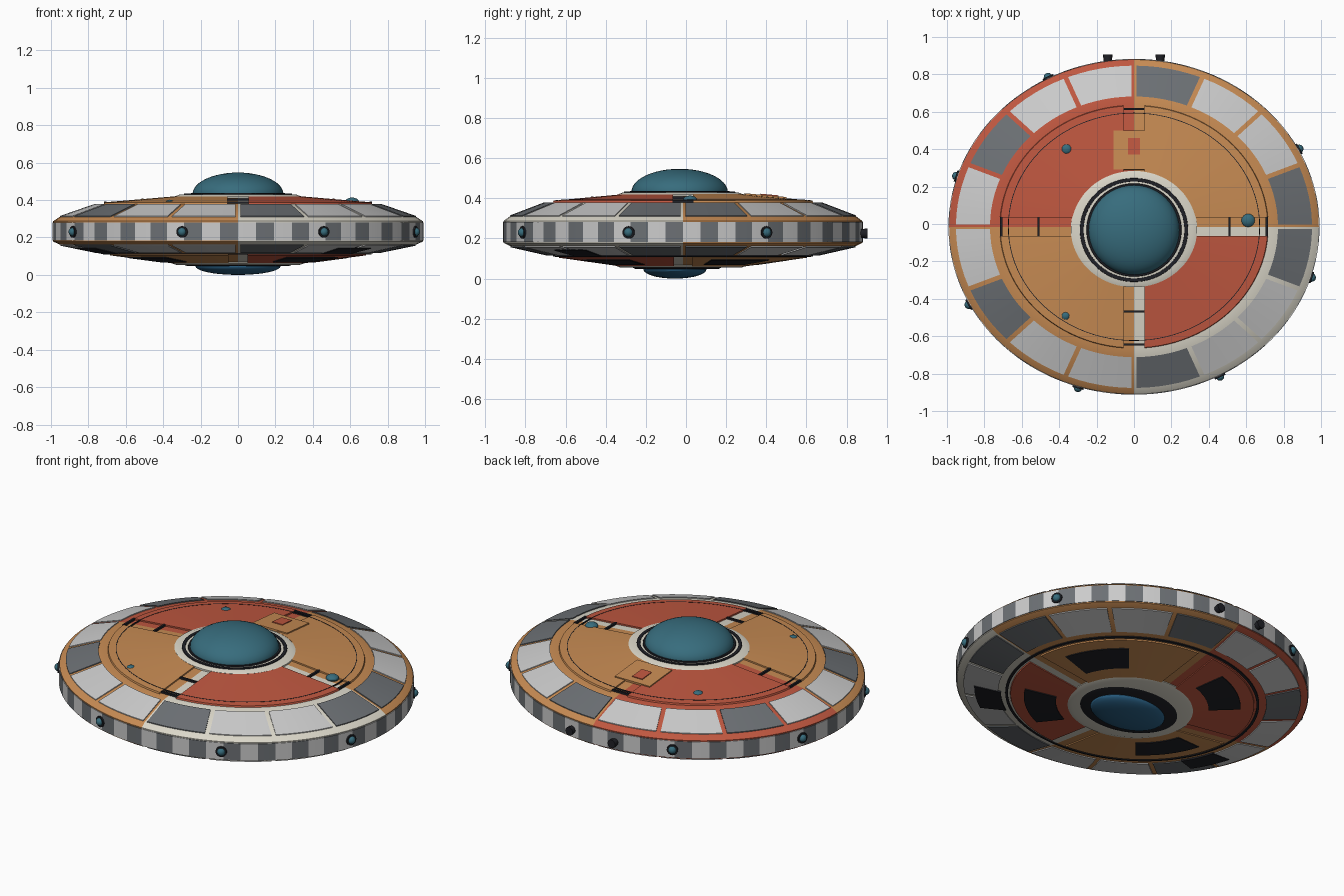
import bpy, bmesh, math
from mathutils import Vector

if "Cube" in bpy.data.objects:
    bpy.data.objects.remove(bpy.data.objects["Cube"])

CY, SY = -0.015, 0.905      # hull centre and its squash in y


def mat(name, r, g, b):
    m = bpy.data.materials.new(name)
    m.diffuse_color = [(c / 255) ** 2.2 for c in (r, g, b)] + [1]
    m.use_nodes = True
    m.node_tree.nodes["Principled BSDF"].inputs["Base Color"].default_value = m.diffuse_color
    return m


RED, ORANGE = mat("red", 190, 88, 66), mat("orange", 198, 138, 84)
CREAM, LIGHT = mat("cream", 218, 214, 200), mat("light_grey", 200, 200, 200)
DARK, BLACK = mat("dark_grey", 108, 112, 116), mat("black", 36, 37, 42)
TEAL, BLUE = mat("teal", 58, 108, 124), mat("blue", 45, 95, 130)


def finish(name, bm, m):
    bmesh.ops.recalc_face_normals(bm, faces=bm.faces)
    me = bpy.data.meshes.new(name)
    bm.to_mesh(me)
    bm.free()
    me.materials.append(m)
    me.shade_smooth()
    me.set_sharp_from_angle(angle=math.radians(28))
    ob = bpy.data.objects.new(name, me)
    bpy.context.collection.objects.link(ob)
    return ob


def sweep(name, prof, m, ranges=((0, 360),), gap=0.0, cy=CY, sy=SY, step=3.75):
    """Turn a closed (r, z) profile through angle ranges; gap keeps parallel seams."""
    bm = bmesh.new()
    k = len(prof)
    for a0, a1 in ranges:
        full = a1 - a0 >= 360
        n = max(1, math.ceil((a1 - a0) / step))
        rings = []
        for i in range(n if full else n + 1):
            ring = []
            for r, z in prof:
                g = math.degrees(math.asin(min(1, gap / r)))
                a = math.radians(a0 + g + (a1 - a0 - 2 * g) * i / n)
                ring.append(bm.verts.new((r * math.cos(a), cy + sy * r * math.sin(a), z)))
            rings.append(ring)
        for i in range(n):
            p, q = rings[i], rings[(i + 1) % len(rings)]
            for j in range(k):
                bm.faces.new((p[j], p[(j + 1) % k], q[(j + 1) % k], q[j]))
        if not full:
            bm.faces.new(rings[0])
            bm.faces.new(rings[-1])
    return finish(name, bm, m)


def ellipsoid(name, loc, size, m, seg=32):
    bm = bmesh.new()
    bmesh.ops.create_uvsphere(bm, u_segments=seg, v_segments=seg // 2, radius=1)
    bmesh.ops.scale(bm, vec=size, verts=bm.verts)
    bmesh.ops.translate(bm, vec=loc, verts=bm.verts)
    return finish(name, bm, m)


def cylinder(name, loc, axis, radius, depth, m):
    bm = bmesh.new()
    bmesh.ops.create_cone(bm, cap_ends=True, segments=16, radius1=radius, radius2=radius, depth=depth)
    ob = finish(name, bm, m)
    ob.location = loc
    ob.rotation_euler = Vector(axis).to_track_quat('Z', 'Y').to_euler()
    return ob


def box(name, loc, size, m, rot=(0, 0, 0)):
    bm = bmesh.new()
    bmesh.ops.create_cube(bm, size=1)
    bmesh.ops.scale(bm, vec=size, verts=bm.verts)
    ob = finish(name, bm, m)
    ob.location, ob.rotation_euler = loc, rot
    return ob


# hull body in four coloured quadrants, with raised inner plates above and below
hull = [(0.15, 0.420), (0.30, 0.415), (0.72, 0.379), (0.77, 0.372), (0.955, 0.309), (0.988, 0.287),
        (0.988, 0.178), (0.955, 0.163), (0.74, 0.118), (0.36, 0.068), (0.15, 0.062)]
upper_plate = [(0.33, 0.400), (0.33, 0.421), (0.715, 0.388), (0.72, 0.374)]
lower_plate = [(0.34, 0.080), (0.34, 0.060), (0.685, 0.104), (0.69, 0.120)]
for q, (base, plate) in enumerate([(ORANGE, ORANGE), (RED, RED), (ORANGE, ORANGE), (CREAM, RED)]):
    quarter = [(90 * q, 90 * q + 90)]
    sweep(f"hull_quarter_{q}", hull, base, quarter)
    sweep(f"upper_plate_{q}", upper_plate, plate, quarter, gap=0.055)
    sweep(f"lower_plate_{q}", lower_plate, plate, quarter, gap=0.05)

# sixteen sloped panels on each side of the hull
upper_panel = [(0.77, 0.365), (0.77, 0.378), (0.952, 0.315), (0.952, 0.302)]
lower_panel = [(0.755, 0.130), (0.755, 0.116), (0.95, 0.156), (0.95, 0.170)]
for tone, m in (("dark", DARK), ("light", LIGHT)):
    spans = [(22.5 * i, 22.5 * i + 22.5) for i in range(16) if (i % 3 == 0) == (m is DARK)]
    sweep(f"upper_panels_{tone}", upper_panel, m, spans, gap=0.013)
    sweep(f"lower_panels_{tone}", lower_panel, m, spans, gap=0.013)
    # chequered rim band
    off = 0 if m is LIGHT else 1
    w = 360 / 64
    band = [(0.975, 0.183), (0.992, 0.183), (0.992, 0.281), (0.975, 0.281)]
    sweep(f"rim_band_{tone}", band, m,
          [(-90 + w * i, -90 + w * (i + 1)) for i in range(off, 64, 2)])

# thin dark seams around the inner plates
sweep("upper_seam", [(0.670, 0.385), (0.670, 0.3930), (0.674, 0.3927), (0.674, 0.385)], BLACK)
sweep("lower_seam", [(0.700, 0.118), (0.700, 0.108), (0.715, 0.110), (0.715, 0.120)], BLACK)

# dark bars across the strips between the plates
for sgn in (-1, 1):
    for r in (0.51, 0.71):
        z = 0.418 - (r - 0.33) * 0.085
        box("strip_bar_side", (sgn * r, CY, z), (0.012, 0.105, 0.012), BLACK)
        if sgn < 0 or r > 0.6:
            box("strip_bar_end", (0, CY + sgn * r * SY * 0.98, z), (0.11, 0.012, 0.012), BLACK)

# rear hatch with red marker, lying on the slope
box("rear_hatch", (0.005, 0.395, 0.410), (0.23, 0.21, 0.012), ORANGE, (-0.09, 0, 0))
box("hatch_marker", (0, 0.415, 0.411), (0.066, 0.09, 0.016), RED, (-0.09, 0, 0))

# canopy: collar, seat rings and dome
DY = -0.032
sweep("canopy_collar", [(0.22, 0.40), (0.22, 0.431), (0.31, 0.430), (0.338, 0.420), (0.338, 0.40)],
      CREAM, cy=DY + 0.005, sy=0.92)
sweep("canopy_outer_ring", [(0.268, 0.42), (0.270, 0.434), (0.288, 0.434), (0.292, 0.42)],
      BLACK, cy=DY, sy=0.96)
sweep("canopy_inner_ring", [(0.22, 0.42), (0.22, 0.437), (0.252, 0.437), (0.258, 0.42)],
      BLACK, cy=DY, sy=0.98)
ellipsoid("canopy_dome", (0, DY, 0.432), (0.243, 0.240, 0.115), TEAL, 48)

# underside: pale collar, dark dish and blue lens
sweep("lower_collar", [(0.20, 0.075), (0.20, 0.054), (0.33, 0.054), (0.36, 0.064), (0.36, 0.08)],
      CREAM, cy=-0.025)
sweep("lens_dish", [(0.01, 0.06), (0.01, 0.047), (0.27, 0.047), (0.30, 0.058)], BLACK,
      cy=-0.045, sy=0.76)
ellipsoid("lower_lens", (0, -0.055, 0.046), (0.227, 0.157, 0.046), BLUE, 40)

# black bays under the hull
bay = [(0.43, 0.085), (0.43, 0.067), (0.61, 0.090), (0.61, 0.11)]
sweep("lower_bays", bay, BLACK, [(c - 20, c + 20) for c in (33, 127, 213, 313)], gap=0.02)
door = [(0.74, 0.12), (0.74, 0.109), (0.89, 0.140), (0.89, 0.155)]
sweep("outer_bays", door, BLACK, [(c - 8, c + 8) for c in (315, 203)])

# domed lamps around the rim
for i in range(8):
    if i == 2:
        continue
    a = math.radians(-17.5 + 45 * i)
    n = Vector((SY * math.cos(a), math.sin(a), 0)).normalized()
    p = Vector((0.99 * math.cos(a), CY + 0.99 * SY * math.sin(a), 0.23))
    cylinder("rim_lamp_ring", p, n, 0.031, 0.02, BLACK)
    ellipsoid("rim_lamp", p + n * 0.006, (0.023, 0.023, 0.023), TEAL, 16)

# small sensor domes on the upper plates
for x, y, z, r in ((-0.36, 0.40, 0.392, 0.028), (0.61, 0.02, 0.392, 0.036), (-0.365, -0.49, 0.388, 0.023)):
    ellipsoid("sensor_dome", (x, y, z), (r, r, r * 0.6), TEAL, 16)

# twin rear nozzles
for s in (-1, 1):
    cylinder("rear_nozzle", (s * 0.14, 0.88, 0.225), (0, 1, 0), 0.022, 0.05, BLACK)
    cylinder("nozzle_collar", (s * 0.14, 0.897, 0.225), (0, 1, 0), 0.025, 0.016, BLACK)
